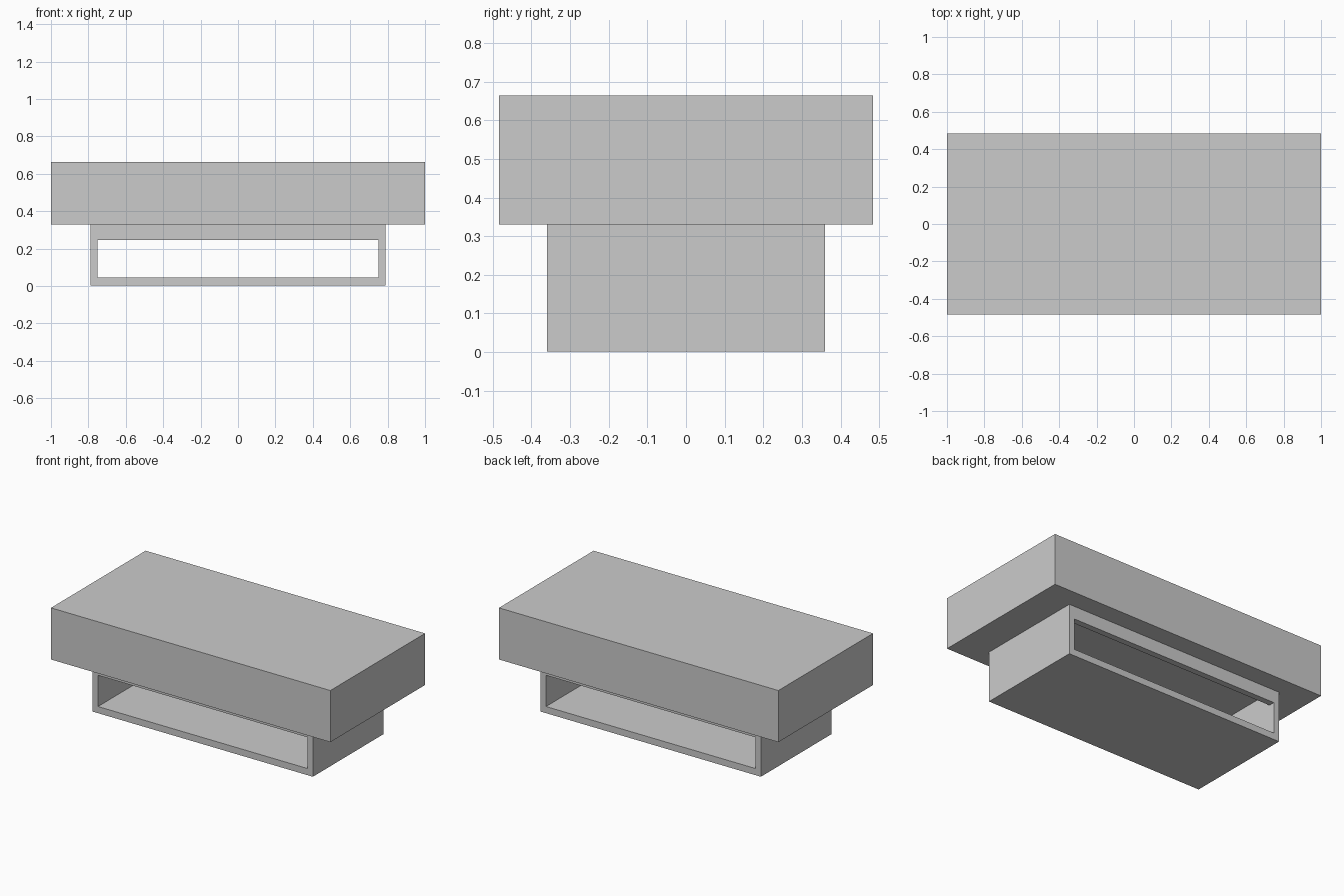
import bpy

if "Cube" in bpy.data.objects:
    bpy.data.objects.remove(bpy.data.objects["Cube"])


def box(name, x, y, z0, z1):
    """Box centred on x = y = 0 with half sizes x, y, spanning z0 to z1."""
    bpy.ops.mesh.primitive_cube_add(size=2, location=(0, 0, (z0 + z1) / 2))
    ob = bpy.context.object
    ob.name = name
    ob.scale = (x, y, (z1 - z0) / 2)
    bpy.ops.object.transform_apply(location=True, rotation=False, scale=True)
    return ob


def cut(target, cutter):
    """Subtract the cutter from the target and hide it."""
    mod = target.modifiers.new(cutter.name, 'BOOLEAN')
    mod.operation = 'DIFFERENCE'
    mod.solver = 'EXACT'
    mod.object = cutter
    bpy.context.view_layer.objects.active = target
    bpy.ops.object.modifier_apply(modifier=mod.name)
    bpy.data.objects.remove(cutter)


# Thick overhanging top
box("table_top", 1.0, 0.484, 0.33, 0.664)

# Base frame: open-topped tray under the slab, with a slot through front and back
base = box("base_frame", 0.788, 0.36, 0.002, 0.33)
cut(base, box("inner_cavity", 0.75, 0.32, 0.045, 0.5))
cut(base, box("through_slot", 0.75, 0.6, 0.045, 0.247))
